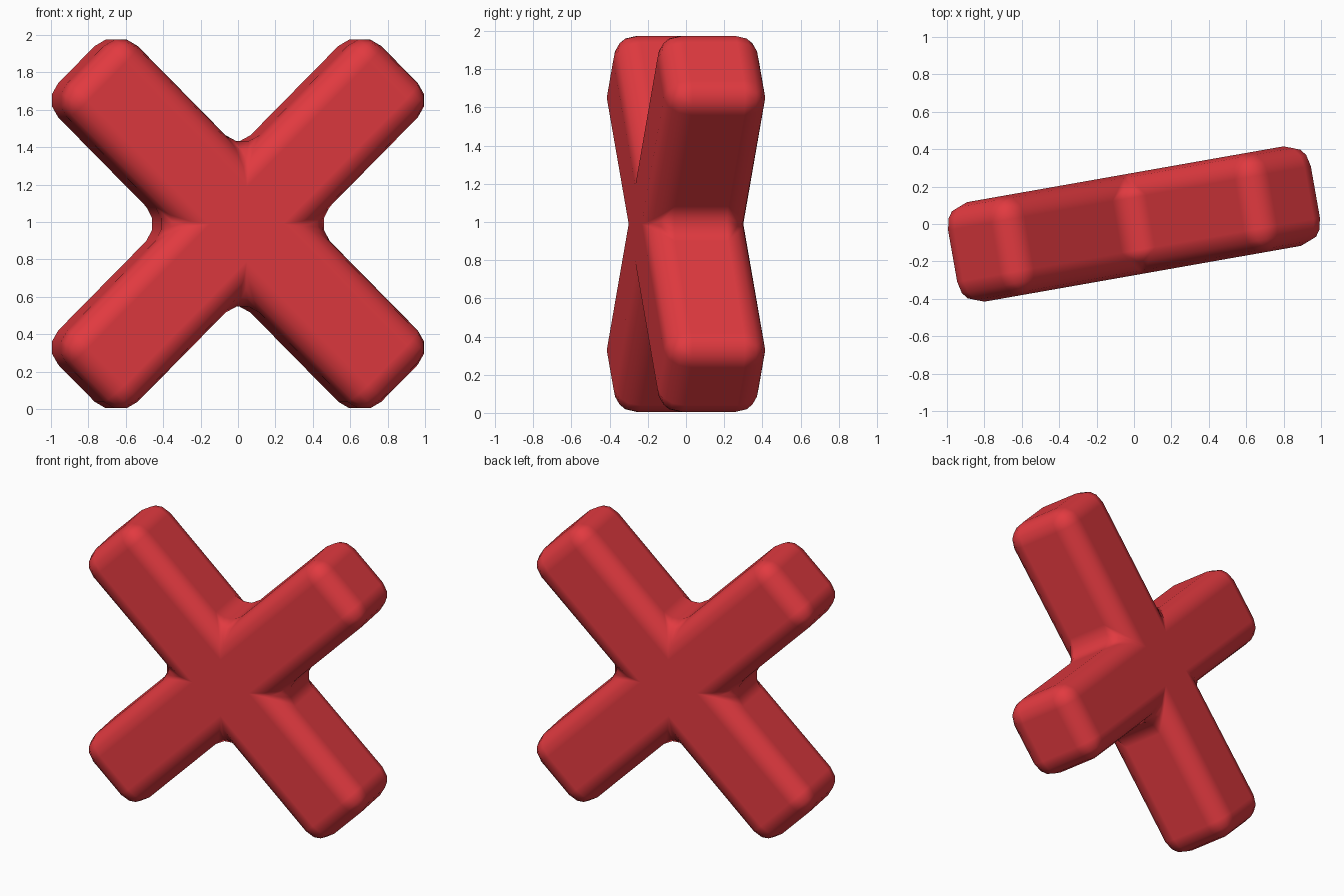
import bpy, bmesh, math
from mathutils import Matrix, Vector

if "Cube" in bpy.data.objects:
    bpy.data.objects.remove(bpy.data.objects["Cube"])

ARM, HALF, ROUND = 1.205, 0.27, 0.13   # arm length, half thickness, edge rounding

# Red material
red = bpy.data.materials.new("red")
red.diffuse_color = (0.76, 0.042, 0.051, 1)
red.use_nodes = True
red.node_tree.nodes["Principled BSDF"].inputs["Base Color"].default_value = red.diffuse_color

# Plus-shaped outline: one arm's three corners, repeated around the centre
outline = []
for k in range(4):
    turn = Matrix.Rotation(math.radians(90 * k), 4, 'Y')
    for x, z in ((ARM, HALF), (ARM, -HALF), (HALF, -HALF)):
        outline.append(turn @ Vector((x, -HALF, z)))

# Extrude the outline to a solid cross
bm = bmesh.new()
face = bm.faces.new([bm.verts.new(p) for p in outline])
out = bmesh.ops.extrude_face_region(bm, geom=[face])
bmesh.ops.translate(bm, vec=(0, 2 * HALF, 0),
                    verts=[g for g in out["geom"] if isinstance(g, bmesh.types.BMVert)])
bmesh.ops.recalc_face_normals(bm, faces=bm.faces)

# Stand it diagonally and turn it slightly about the vertical
pose = (Matrix.Translation((0, 0, 0.99))
        @ Matrix.Rotation(math.radians(10), 4, 'Z')
        @ Matrix.Rotation(math.radians(45), 4, 'Y'))
bmesh.ops.transform(bm, matrix=pose, verts=bm.verts)

mesh = bpy.data.meshes.new("cross_block")
bm.to_mesh(mesh)
bm.free()
mesh.materials.append(red)
for p in mesh.polygons:
    p.use_smooth = True
cross = bpy.data.objects.new("cross_block", mesh)
bpy.context.collection.objects.link(cross)

# Soft rounded edges, flat faces kept flat
bev = cross.modifiers.new("rounding", 'BEVEL')
bev.width = ROUND
bev.segments = 3
bev.limit_method = 'ANGLE'
bev.angle_limit = math.radians(30)
bev.harden_normals = True
